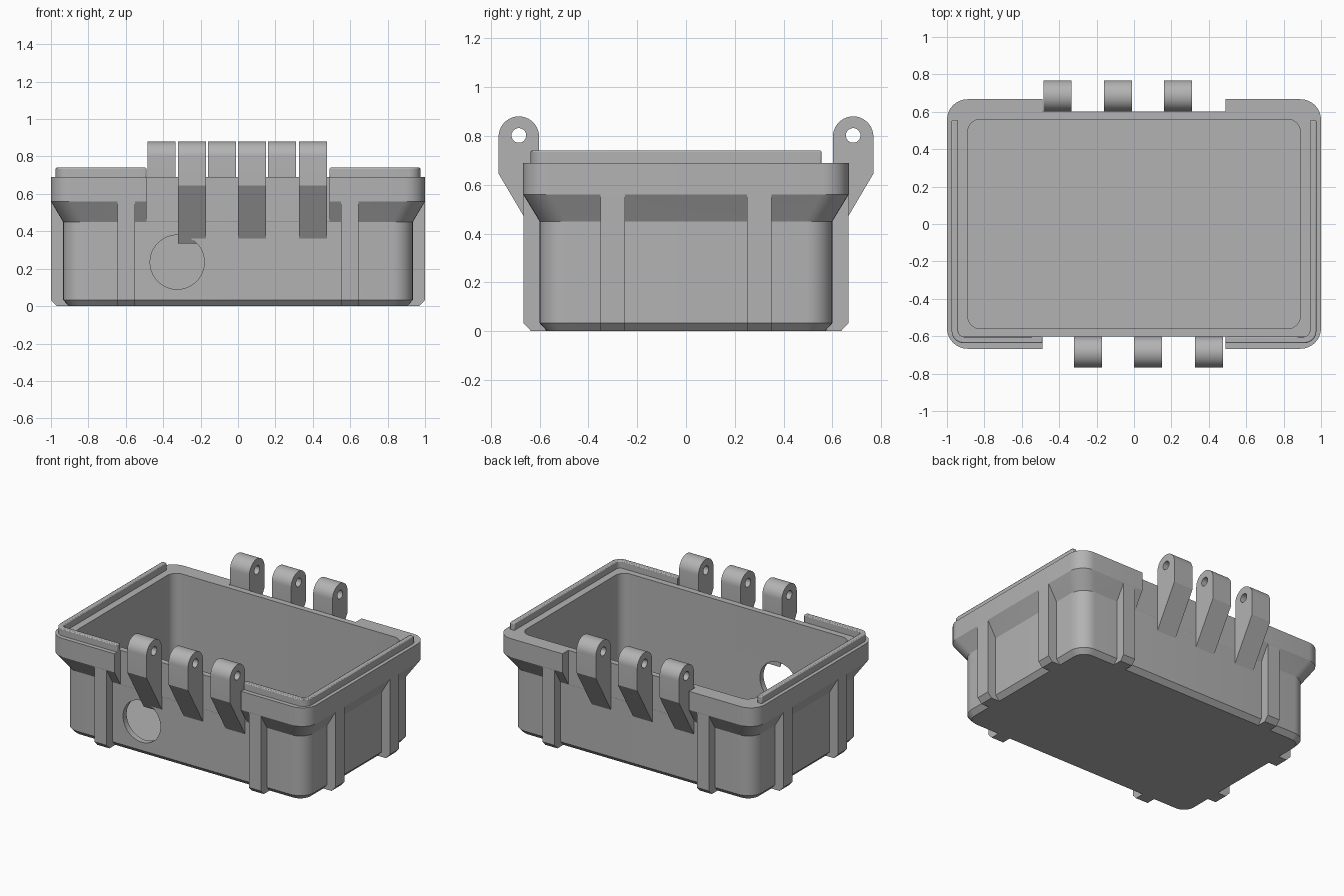
import bpy, bmesh
from math import sin, cos, pi, radians

if "Cube" in bpy.data.objects:
    bpy.data.objects.remove(bpy.data.objects["Cube"])

grey = bpy.data.materials.new("plain grey")
grey.use_nodes = True
GREY = (0.45, 0.45, 0.45, 1)
grey.diffuse_color = GREY
grey.node_tree.nodes["Principled BSDF"].inputs["Base Color"].default_value = GREY


def finish(name, bm):
    bmesh.ops.recalc_face_normals(bm, faces=bm.faces)
    me = bpy.data.meshes.new(name)
    bm.to_mesh(me)
    bm.free()
    me.materials.append(grey)
    ob = bpy.data.objects.new(name, me)
    bpy.context.collection.objects.link(ob)
    return ob


def activate(ob):
    bpy.ops.object.select_all(action='DESELECT')
    ob.select_set(True)
    bpy.context.view_layer.objects.active = ob


def smooth(ob):
    activate(ob)
    bpy.ops.object.shade_smooth_by_angle(angle=radians(30))


def arc(cx, cy, r, a0, a1, n=8):
    angles = [radians(a0 + (a1 - a0) * i / n) for i in range(n + 1)]
    return [(cx + r * cos(a), cy + r * sin(a)) for a in angles]


def rounded_rect(hx, hy, r):
    pts = []
    for k, (sx, sy) in enumerate([(1, 1), (-1, 1), (-1, -1), (1, -1)]):
        pts += arc(sx * (hx - r), sy * (hy - r), r, 90 * k, 90 * k + 90)
    return pts


def loft(name, sections):
    """Stack closed rings of (outline, height), capped at both ends."""
    bm = bmesh.new()
    rings = [[bm.verts.new((x, y, z)) for x, y in pts] for pts, z in sections]
    n = len(rings[0])
    for a, b in zip(rings, rings[1:]):
        for i in range(n):
            j = (i + 1) % n
            bm.faces.new((a[i], a[j], b[j], b[i]))
    bm.faces.new(rings[0])
    bm.faces.new(rings[-1])
    return finish(name, bm)


def prism(name, outline, lo, hi, place):
    """Extrude a 2D outline from lo to hi; place maps (u, v, w) to x, y, z."""
    bm = bmesh.new()
    a, b = [[bm.verts.new(place(u, v, w)) for u, v in outline] for w in (lo, hi)]
    n = len(a)
    for i in range(n):
        j = (i + 1) % n
        bm.faces.new((a[i], a[j], b[j], b[i]))
    bm.faces.new(a)
    bm.faces.new(b)
    return finish(name, bm)


def cut(ob, cutter):
    cutter.hide_render = True
    mod = ob.modifiers.new("cut", 'BOOLEAN')
    mod.operation, mod.solver, mod.object = 'DIFFERENCE', 'EXACT', cutter
    activate(ob)
    bpy.ops.object.modifier_apply(modifier=mod.name)
    bpy.data.objects.remove(cutter)


# Tub: outside wall, flared rim, then down the inside to the floor
body = loft("box_body", [
    (rounded_rect(0.905, 0.57, 0.08), 0),
    (rounded_rect(0.935, 0.60, 0.11), 0.033),
    (rounded_rect(0.935, 0.60, 0.11), 0.45),
    (rounded_rect(1.0, 0.667, 0.11), 0.56),
    (rounded_rect(1.0, 0.667, 0.11), 0.69),
    (rounded_rect(0.89, 0.56, 0.07), 0.69),
    (rounded_rect(0.89, 0.56, 0.07), 0.04)])

# Rim gaps at front and back where the hinges sit
for s in (-1, 1):
    gap = [(-0.49, 0.601 * s), (0.49, 0.601 * s), (0.49, 0.8 * s), (-0.49, 0.8 * s)]
    cut(body, prism("gap_cutter", gap, 0.4, 0.8, lambda u, v, w: (u, v, w)))

# Round cable hole through the front wall
cut(body, prism("hole_cutter", arc(-0.325, 0.235, 0.145, 0, 352.5, 47),
                -0.75, -0.5, lambda u, v, w: (u, w, v)))
smooth(body)

# Vertical ribs, chamfered at the foot; profile is (outward, height)
def rib_profile(wall):
    return [(wall - 0.03, 0), (wall + 0.035, 0), (wall + 0.066, 0.033),
            (wall + 0.066, 0.57), (wall - 0.03, 0.57)]

for s, side in ((-1, "front"), (1, "back")):
    for lo, hi, end in ((-0.645, -0.55, "right"), (0.55, 0.645, "left")):
        prism(f"{side}_rib_{end}", rib_profile(0.60), lo, hi,
              lambda u, v, w: (w, s * u, v))
for s, side in ((-1, "right"), (1, "left")):
    for lo, hi, end in ((-0.35, -0.25, "front"), (0.25, 0.35, "back")):
        prism(f"{side}_rib_{end}", rib_profile(0.934), lo, hi,
              lambda u, v, w: (s * u, w, v))

# Hinge lugs: rounded eye on top of a tapering bracket
lug = arc(0.685, 0.797, 0.083, 0, 180, 20) + [
    (0.602, 0.69), (0.585, 0.68), (0.585, 0.335), (0.768, 0.645)]
for s, side, starts in ((-1, "front", (-0.32, 0.0, 0.325)),
                        (1, "back", (-0.483, -0.16, 0.16))):
    for k, x in enumerate(starts):
        to_world = lambda u, v, w: (w, s * u, v)
        ob = prism(f"{side}_hinge_lug_{k + 1}", lug, x, x + 0.15, to_world)
        cut(ob, prism("pin_cutter", arc(0.685, 0.802, 0.03, 0, 345, 23),
                      x - 0.1, x + 0.25, to_world))
        smooth(ob)

# Raised sealing lip around each front corner and along the sides
lip = ([(0.49, -0.637)] + arc(0.91, -0.572, 0.065, -90, 0) + [(0.975, 0.555), (0.94, 0.555)]
       + arc(0.91, -0.572, 0.03, 0, -90) + [(0.49, -0.602)])
for s, side in ((-1, "right"), (1, "left")):
    ob = prism(f"sealing_lip_{side}", lip, 0.68, 0.74, lambda u, v, w: (s * u, v, w))
    bevel = ob.modifiers.new("soft edge", 'BEVEL')
    bevel.width, bevel.segments, bevel.angle_limit = 0.006, 2, radians(60)
    smooth(ob)
